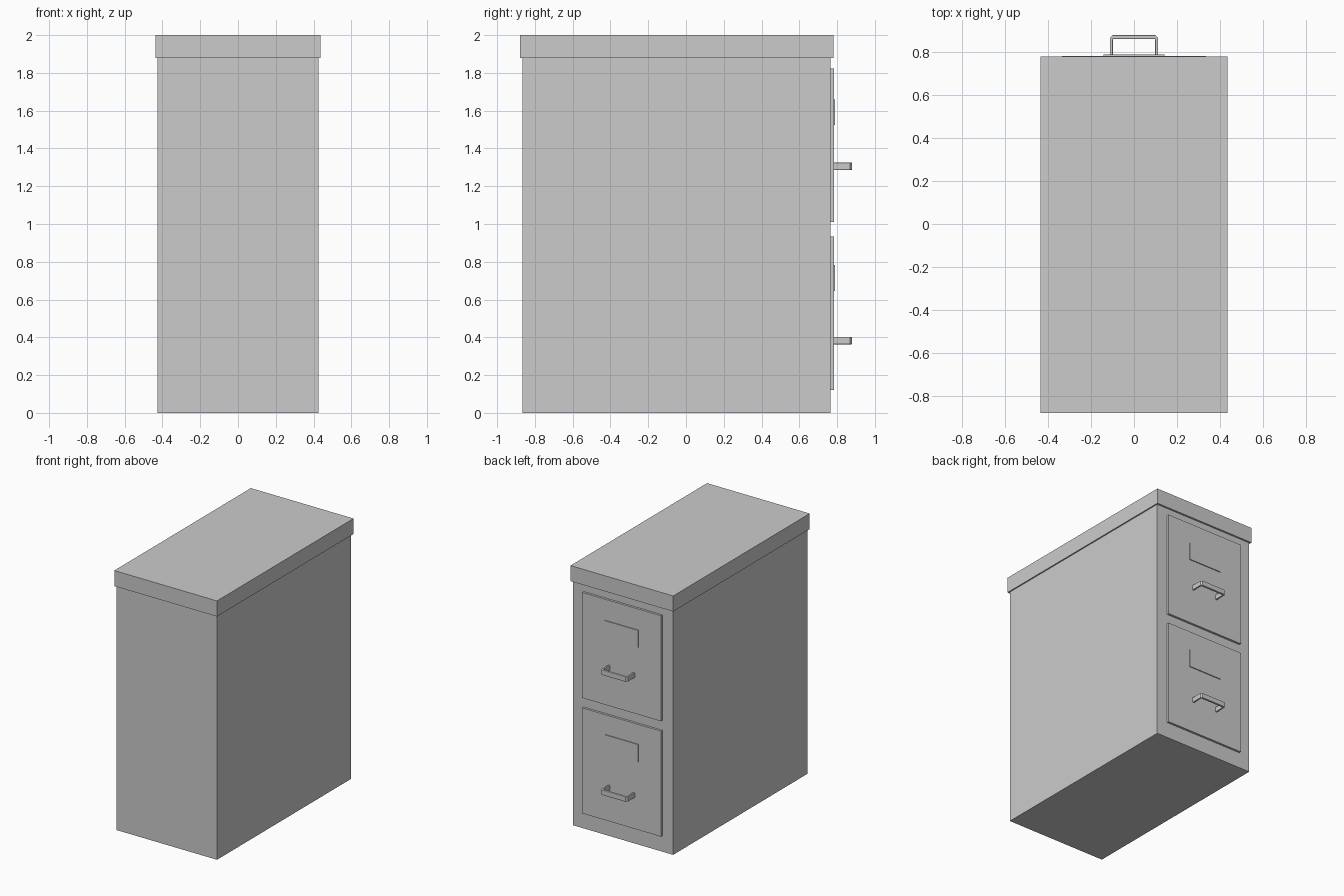
import bpy, bmesh
from mathutils import Vector

if "Cube" in bpy.data.objects:
    bpy.data.objects.remove(bpy.data.objects["Cube"])


def box(name, lo, hi):
    """Axis-aligned box between two corners."""
    lo, hi = Vector(lo), Vector(hi)
    bm = bmesh.new()
    bmesh.ops.create_cube(bm, size=1)
    for v in bm.verts:
        v.co = (lo + hi) / 2 + v.co * (hi - lo)
    return finish(name, bm)


def finish(name, bm):
    bmesh.ops.recalc_face_normals(bm, faces=bm.faces)
    me = bpy.data.meshes.new(name)
    bm.to_mesh(me)
    bm.free()
    ob = bpy.data.objects.new(name, me)
    bpy.context.collection.objects.link(ob)
    return ob


def handle(name, z0, z1):
    """U-shaped pull: plan outline extruded upward, edges softened."""
    half = [(0.113, 0.78), (0.113, 0.868), (0.101, 0.88)]
    inner = [(0.099, 0.862), (0.099, 0.78)]
    outline = half + [(-x, y) for x, y in reversed(half)]
    outline += [(-x, y) for x, y in reversed(inner)] + inner
    bm = bmesh.new()
    face = bm.faces.new([bm.verts.new((x, y, z0)) for x, y in outline])
    ext = bmesh.ops.extrude_face_region(bm, geom=[face])
    verts = [g for g in ext["geom"] if isinstance(g, bmesh.types.BMVert)]
    bmesh.ops.translate(bm, verts=verts, vec=(0, 0, z1 - z0))
    ob = finish(name, bm)
    bev = ob.modifiers.new("soft_edges", "BEVEL")
    bev.width = 0.004
    bev.segments = 2
    bev.limit_method = "ANGLE"
    bev.angle_limit = 1.0


# Cabinet carcass and overhanging top
box("cabinet_body", (-0.427, -0.865, 0), (0.427, 0.766, 1.88))
box("cabinet_top", (-0.437, -0.88, 1.88), (0.437, 0.78, 2.0))

# Two drawers on the +y side: front panel, label plate, handle
for tag, panel, label, pull in (
    ("lower", (0.122, 0.934), (0.645, 0.782), (0.363, 0.402)),
    ("upper", (1.01, 1.822), (1.525, 1.66), (1.286, 1.325)),
):
    box(tag + "_drawer_front", (-0.335, 0.766, panel[0]), (0.335, 0.783, panel[1]))
    box(tag + "_label_plate", (-0.143, 0.783, label[0]), (0.143, 0.79, label[1]))
    handle(tag + "_drawer_handle", *pull)
